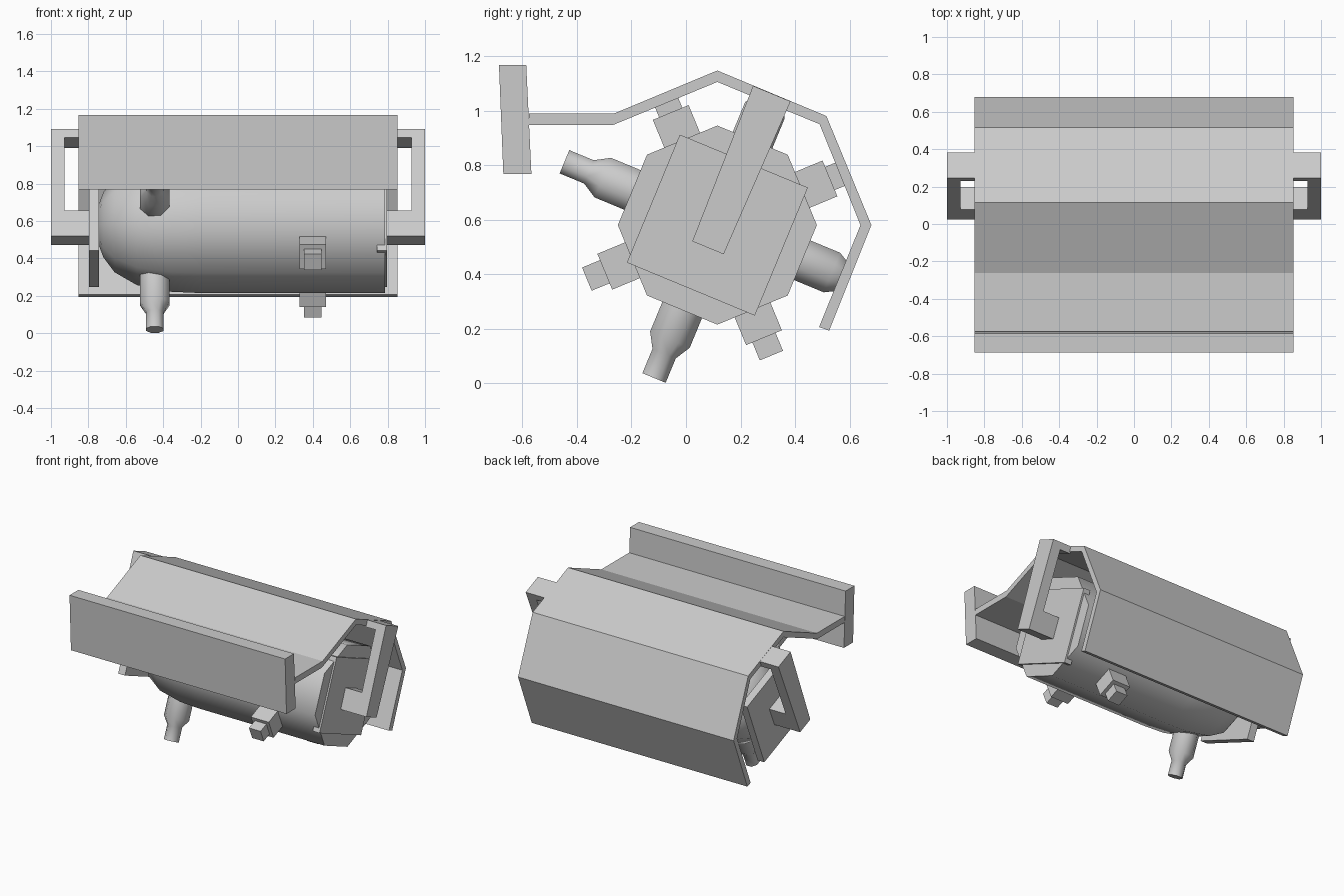
import bpy, bmesh
from math import sin, cos, pi, radians

if "Cube" in bpy.data.objects:
    bpy.data.objects.remove(bpy.data.objects["Cube"])

CY, CZ = 0.115, 0.58  # drum axis


def finish(name, bm, smooth=None):
    bmesh.ops.recalc_face_normals(bm, faces=bm.faces)
    me = bpy.data.meshes.new(name)
    bm.to_mesh(me)
    bm.free()
    ob = bpy.data.objects.new(name, me)
    bpy.context.collection.objects.link(ob)
    if smooth:
        bpy.ops.object.select_all(action='DESELECT')
        bpy.context.view_layer.objects.active = ob
        ob.select_set(True)
        bpy.ops.object.shade_smooth_by_angle(angle=radians(smooth))
    return ob


def loft(name, rings, smooth=None):
    """Skin a list of equal-length point rings and cap both ends."""
    bm = bmesh.new()
    rows = [[bm.verts.new(p) for p in ring] for ring in rings]
    n = len(rows[0])
    for a, b in zip(rows, rows[1:]):
        for i in range(n):
            bm.faces.new((a[i], a[(i + 1) % n], b[(i + 1) % n], b[i]))
    bm.faces.new(rows[0])
    bm.faces.new(rows[-1])
    return finish(name, bm, smooth)


def polar(x, r, t, deg):
    """Point at distance r out from the drum axis, t sideways."""
    a = radians(deg)
    return (x, CY + r * cos(a) - t * sin(a), CZ + r * sin(a) + t * cos(a))


def extrude_x(name, profile, x0, x1):
    return loft(name, [[(x, y, z) for y, z in profile] for x in (x0, x1)])


def spoke(name, x, deg, sections, sides, smooth=None):
    """Radial part: sections are (distance, radius)."""
    rings = [[polar(x + w * cos(2 * pi * (i + .5) / sides), r,
                    w * sin(2 * pi * (i + .5) / sides), deg)
              for i in range(sides)] for r, w in sections]
    return loft(name, rings, smooth)


# eight-sided drum, rounded at its left end
drum = [(-.755, .08), (-.72, .174), (-.66, .254), (-.54, .323),
        (-.36, .358), (-.2, .365), (.785, .365)]
loft('drum', [[polar(x, r, 0, 45 * i) for i in range(8)] for x, r in drum], 50)

# curved shield with front shelf
shield = [(-.575, .99), (-.262, .99), (.115, 1.147), (.515, .98), (.68, .58),
          (.525, .193), (.488, .206), (.64, .58), (.49, .95), (.115, 1.105),
          (-.268, .947), (-.575, .947)]
extrude_x('shield', shield, -.853, .853)

# leaning front panel
extrude_x('front_panel', [(-.686, 1.167), (-.586, 1.167), (-.567, .768), (-.67, .768)],
          -.853, .853)

for side, s in (('left', -1), ('right', 1)):
    # square end plate
    h = .254
    corners = [(-h, -h), (h, -h), (h, h), (-h, h)]
    loft(side + '_end_plate', [[polar(s * x, r, t, 67.5) for r, t in corners]
                               for x in (.743, .797)])
    # C-shaped bracket linking drum pivot and shield
    bracket = [(.79, -.09), (1, -.09), (1, .522), (.845, .522), (.845, .475),
               (.927, .475), (.927, .056), (.79, .056)]
    loft(side + '_bracket', [[polar(s * x, r, k * (.064 + .02 * r), 67.5)
                              for x, r in bracket] for k in (-1, 1)])

# stepped square pegs and round nozzles alternating around the drum
for k in range(4):
    d = 22.5 + 90 * k
    q = 2 ** .5
    spoke('peg_%d' % (k + 1), .4, d,
          [(.28, .071 * q), (.447, .071 * q), (.447, .046 * q), (.518, .046 * q)], 4)
    d += 45
    if k in (1, 2):
        sections = [(.28, .085), (.455, .085), (.51, .05), (.607, .05)]
    else:  # nozzles under the shield stop short
        sections = [(.28, .085), (.455, .085), (.5, .058)]
    spoke('nozzle_%d' % (k + 1), -.445, d, sections, 8, 50)
